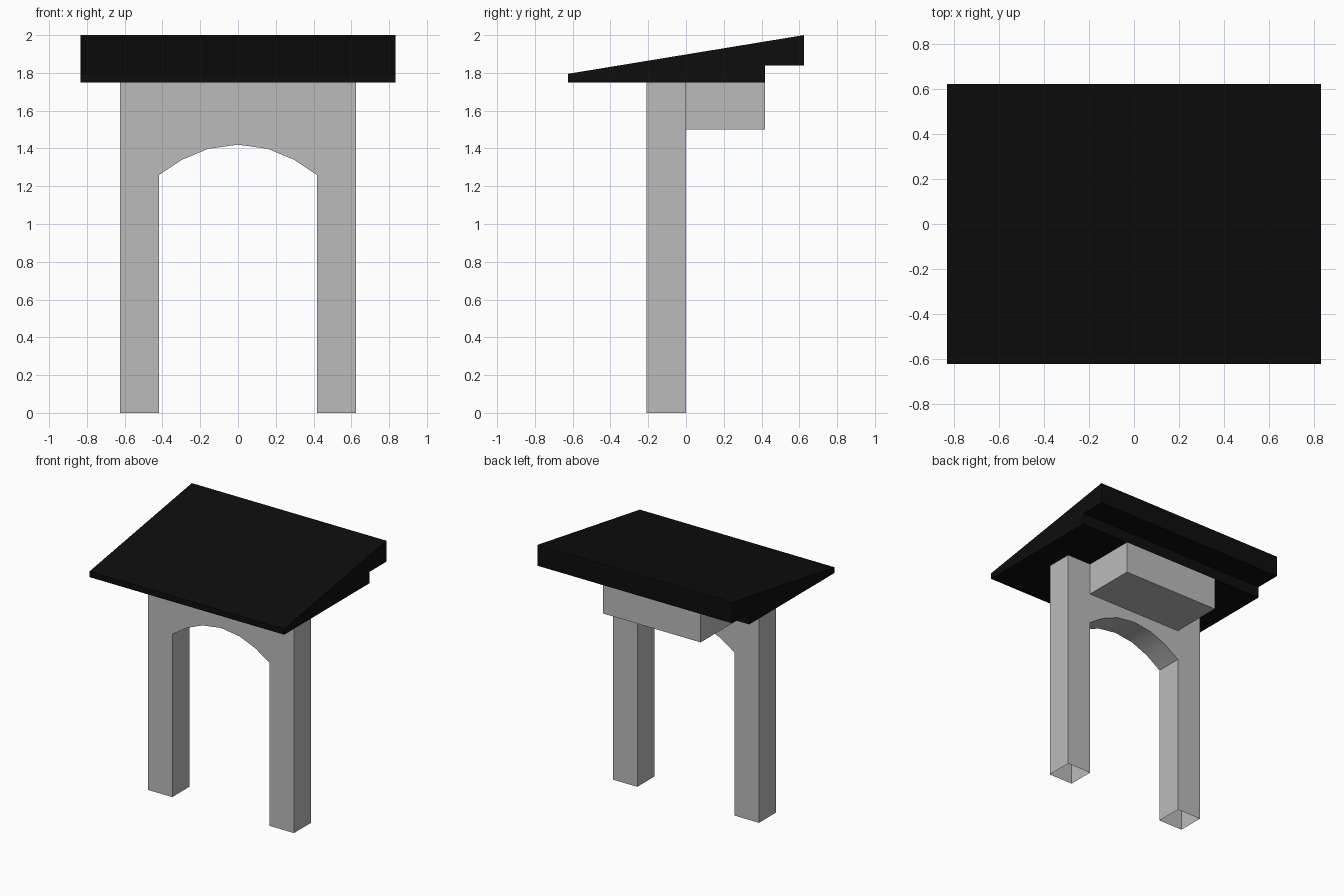
import bpy
import bmesh
from mathutils import Vector

cube = bpy.data.objects.get("Cube")
if cube:
    bpy.data.objects.remove(cube, do_unlink=True)


def make_material(name, value):
    mat = bpy.data.materials.new(name)
    mat.use_nodes = True
    color = (value, value, value, 1)
    mat.diffuse_color = color
    mat.node_tree.nodes["Principled BSDF"].inputs["Base Color"].default_value = color
    return mat


def extrude_profile(name, points, offset, mat, open_base=False):
    """Sweep a planar profile along offset into a solid."""
    bm = bmesh.new()
    face = bm.faces.new([bm.verts.new(p) for p in points])
    swept = bmesh.ops.extrude_face_region(bm, geom=[face], use_keep_orig=True)
    verts = [g for g in swept["geom"] if isinstance(g, bmesh.types.BMVert)]
    bmesh.ops.translate(bm, verts=verts, vec=Vector(offset))
    bmesh.ops.recalc_face_normals(bm, faces=bm.faces)
    if open_base:
        base = [f for f in bm.faces if all(v.co.z < 0.001 for v in f.verts)]
        bmesh.ops.delete(bm, geom=base, context="FACES_ONLY")
    mesh = bpy.data.meshes.new(name)
    bm.to_mesh(mesh)
    bm.free()
    mesh.materials.append(mat)
    obj = bpy.data.objects.new(name, mesh)
    bpy.context.collection.objects.link(obj)
    bpy.ops.object.select_all(action="DESELECT")
    obj.select_set(True)
    bpy.context.view_layer.objects.active = obj
    bpy.ops.object.shade_smooth_by_angle()
    return obj


stone = make_material("grey stone", 0.5)
slate = make_material("black slate", 0.004)

OUTER, INNER, EAVE = 0.625, 0.417, 1.75

# Arched gateway: two hollow-footed legs joined by a segmental arch
half = [(0.158, 1.398), (0.297, 1.34), (INNER, 1.26), (INNER, 0),
        (OUTER, 0), (OUTER, EAVE)]
outline = [(0, 1.42)] + half + [(-x, z) for x, z in reversed(half)]
extrude_profile("arched_gateway", [(x, -0.208, z) for x, z in outline],
                (0, 0.208, 0), stone, open_base=True)

# Block bracketed off the back of the wall, under the roof
block = [(0, 1.5), (INNER, 1.5), (INNER, EAVE), (0, EAVE)]
extrude_profile("rear_block", [(-INNER, y, z) for y, z in block],
                (2 * INNER, 0, 0), stone)

# Sloped roof slab with a stepped underside at the back
roof = [(-OUTER, EAVE), (-OUTER, 1.795), (OUTER, 2), (OUTER, 1.838),
        (INNER, 1.838), (INNER, EAVE)]
extrude_profile("sloped_roof", [(-0.833, y, z) for y, z in roof],
                (1.666, 0, 0), slate)
